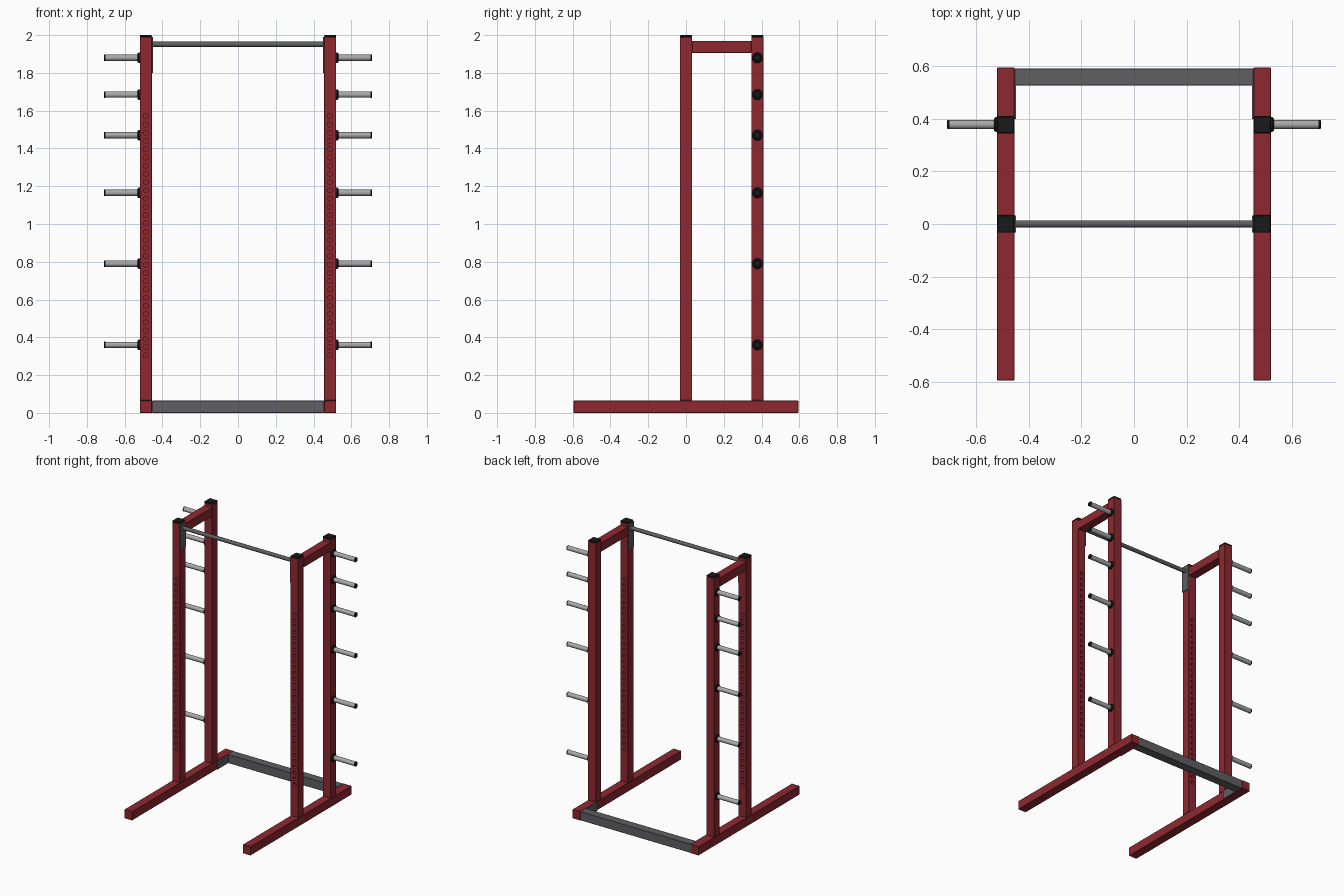
import bpy, bmesh, math
from mathutils import Matrix, Vector

if "Cube" in bpy.data.objects:
    bpy.data.objects.remove(bpy.data.objects["Cube"])


def material(name, rgb):
    m = bpy.data.materials.new(name)
    m.diffuse_color = (*rgb, 1)
    m.use_nodes = True
    m.node_tree.nodes["Principled BSDF"].inputs["Base Color"].default_value = m.diffuse_color
    return m


RED = material("red_paint", (0.27, 0.022, 0.03))
GREY = material("dark_grey", (0.115, 0.115, 0.125))
STEEL = material("steel", (0.4, 0.4, 0.4))
BLACK = material("black_plastic", (0.01, 0.01, 0.01))
X, T = 0.4875, 0.065          # side frame position, tube width
REAR_Y = 0.378


def make_object(name, bm, mats):
    me = bpy.data.meshes.new(name)
    bm.to_mesh(me)
    bm.free()
    ob = bpy.data.objects.new(name, me)
    bpy.context.collection.objects.link(ob)
    for m in mats:
        me.materials.append(m)
    return ob


def mirror(ob):
    mod = ob.modifiers.new("mirror", 'MIRROR')
    mod.use_axis[0] = True
    mod.use_mirror_merge = False
    return ob


def box(name, lo, hi, mat, bevel=0.002):
    bm = bmesh.new()
    lo, hi = Vector(lo), Vector(hi)
    bmesh.ops.create_cube(bm, size=1, matrix=Matrix.Translation((lo + hi) / 2)
                          @ Matrix.Diagonal((*(hi - lo), 1)))
    if bevel:
        bmesh.ops.bevel(bm, geom=bm.edges[:], offset=bevel, segments=1, affect='EDGES')
    return make_object(name, bm, [mat])


def smooth(ob):
    bpy.ops.object.select_all(action='DESELECT')
    ob.select_set(True)
    bpy.context.view_layer.objects.active = ob
    bpy.ops.object.shade_smooth_by_angle(angle=math.radians(35))


def cylinder(bm, radius, length, matrix, seg=24):
    bmesh.ops.create_cone(bm, cap_ends=True, segments=seg, radius1=radius,
                          radius2=radius, depth=length, matrix=matrix)


# Red side frames
x0, x1 = X - T / 2, X + T / 2
mirror(box("base_rail", (x0, -0.595, 0), (x1, 0.595, T), RED))
mirror(box("rear_upright", (x0, REAR_Y - T / 2, T), (x1, REAR_Y + T / 2, 1.99), RED))
mirror(box("top_side_beam", (x0, T / 2, 1.905), (x1, REAR_Y - T / 2, 1.97), RED))
front = box("front_upright", (x0, -T / 2, T), (x1, T / 2, 1.99), RED)

# Row of adjustment holes through the front uprights
bm = bmesh.new()
for i in range(30):
    z = 0.305 + i * (1.57 - 0.305) / 29
    cylinder(bm, 0.0125, 0.2, Matrix.Translation((X, 0, z)) @ Matrix.Rotation(math.pi / 2, 4, 'X'), 16)
cutter = make_object("hole_cutter", bm, [RED])
cutter.hide_render = True
cutter.display_type = 'WIRE'
mod = front.modifiers.new("holes", 'BOOLEAN')
mod.operation, mod.solver, mod.object = 'DIFFERENCE', 'EXACT', cutter
bpy.context.view_layer.objects.active = front
bpy.ops.object.modifier_apply(modifier="holes")
bpy.data.objects.remove(cutter)
mirror(front)

# Black end caps on the uprights
for name, y in (("front_cap", 0), ("rear_cap", REAR_Y)):
    mirror(box(name, (x0, y - T / 2, 1.99), (x1, y + T / 2, 2.0), BLACK, 0.003))

# Grey rear cross member with its side plates
box("rear_crossmember", (-x0, 0.527, 0), (x0, 0.592, T), GREY)
mirror(box("crossmember_plate", (x0 - 0.006, 0.4, 0.001), (x0, 0.592, T - 0.001), GREY, 0))

# Pull-up bar and its mounting plates
mirror(box("bar_plate", (x0 - 0.006, -T / 2, 1.8), (x0, T / 2, 1.99), GREY, 0))
bm = bmesh.new()
cylinder(bm, 0.014, 2 * x0, Matrix.Translation((0, 0, 1.951)) @ Matrix.Rotation(math.pi / 2, 4, 'Y'))
smooth(make_object("pull_up_bar", bm, [GREY]))

# Weight storage pegs: collar, steel sleeve and end cap lathed along x
profile = [(0.515, 0), (0.515, 0.028), (0.526, 0.028), (0.532, 0.023), (0.532, 0.0165),
           (0.702, 0.0165), (0.702, 0.0175), (0.708, 0.0175), (0.71, 0.015), (0.71, 0)]
for n, z in enumerate((0.36, 0.79, 1.165, 1.47, 1.685, 1.88)):
    bm = bmesh.new()
    vs = [bm.verts.new((x, r, 0)) for x, r in profile]
    es = [bm.edges.new(p) for p in zip(vs, vs[1:])]
    bmesh.ops.spin(bm, geom=vs + es, cent=(0, 0, 0), axis=(1, 0, 0),
                   angle=2 * math.pi, steps=24, use_duplicate=False)
    bmesh.ops.remove_doubles(bm, verts=bm.verts[:], dist=1e-5)
    bmesh.ops.recalc_face_normals(bm, faces=bm.faces[:])
    for f in bm.faces:
        f.material_index = 1 if 0.54 < f.calc_center_median().x < 0.70 else 0
    bmesh.ops.translate(bm, verts=bm.verts[:], vec=(0, REAR_Y, z))
    peg = make_object(f"storage_peg_{n + 1}", bm, [BLACK, STEEL])
    smooth(peg)
    mirror(peg)
